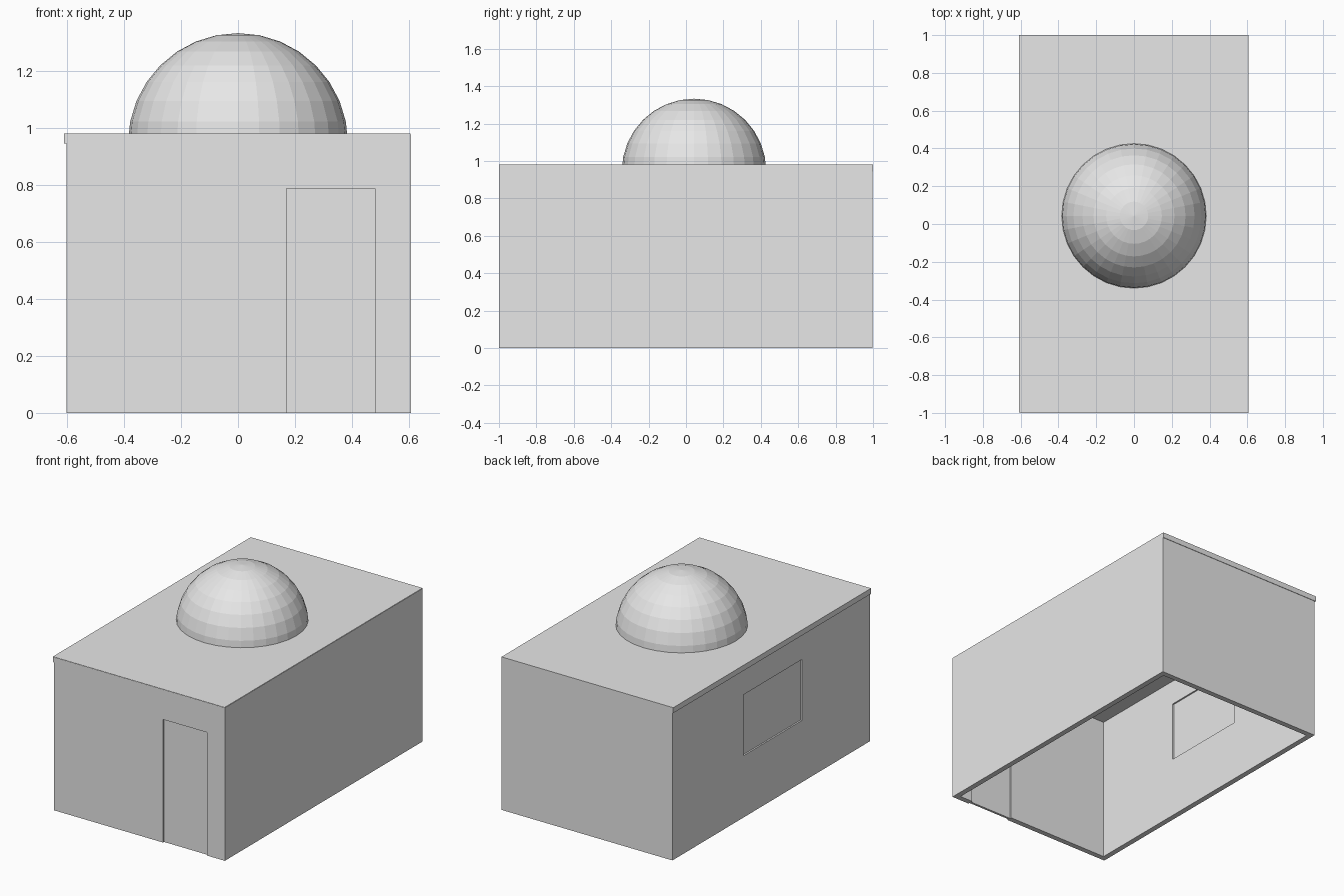
import bpy
import bmesh
from mathutils import Vector

default = bpy.data.objects.get("Cube")
if default:
    bpy.data.objects.remove(default, do_unlink=True)

# One plain grey for the whole building
grey = bpy.data.materials.new("plain_grey")
grey.use_nodes = True
colour = (0.8, 0.8, 0.8, 1)
grey.diffuse_color = colour
grey.node_tree.nodes["Principled BSDF"].inputs["Base Color"].default_value = colour


def add_object(name, bm):
    mesh = bpy.data.meshes.new(name)
    bm.to_mesh(mesh)
    bm.free()
    mesh.materials.append(grey)
    obj = bpy.data.objects.new(name, mesh)
    bpy.context.scene.collection.objects.link(obj)
    return obj


def box(name, low, high):
    low, high = Vector(low), Vector(high)
    bm = bmesh.new()
    bmesh.ops.create_cube(bm, size=1)
    for v in bm.verts:
        v.co = (low + high) / 2 + v.co * (high - low)
    return add_object(name, bm)


def cut(target, name, low, high):
    cutter = box(name, low, high)
    cutter.hide_render = True
    cutter.hide_viewport = True
    cutter.display_type = 'WIRE'
    mod = target.modifiers.new(name, 'BOOLEAN')
    mod.operation = 'DIFFERENCE'
    mod.solver = 'EXACT'
    mod.object = cutter


# Walls: a hollow box, open below, with a doorway and a window opening
left, right, front, back = 0.607, -0.602, -1.0, 0.997
thick, inset = 0.035, 0.01
walls = box("walls", (right, front, 0), (left, back, 0.978))
cut(walls, "room_cutter", (right + thick, front + thick, -0.1),
    (left - thick, back - thick, 1.1))
cut(walls, "doorway_cutter", (0.17, front - 0.1, -0.1), (0.48, front + 0.1, 0.787))
cut(walls, "window_cutter", (right - 0.1, -0.31, 0.395), (right + 0.1, 0.28, 0.785))

# Door and window panels, set back within the wall thickness
box("door", (0.17, front + inset, 0), (0.48, front + thick - inset, 0.787))
box("window", (right + inset, -0.31, 0.395), (right + thick - inset, 0.28, 0.785))

# Roof slab, overhanging slightly on one side
box("roof", (-0.61, -0.999, 0.945), (0.605, 1.0, 0.98))

# Faceted dome: upper half of a sphere, sunk into the roof slab
bm = bmesh.new()
bmesh.ops.create_uvsphere(bm, u_segments=32, v_segments=16, radius=0.386)
lower = [v for v in bm.verts if v.co.z < -0.001]
bmesh.ops.delete(bm, geom=lower, context='VERTS')
dome = add_object("dome", bm)
dome.location = (0, 0.043, 0.947)
